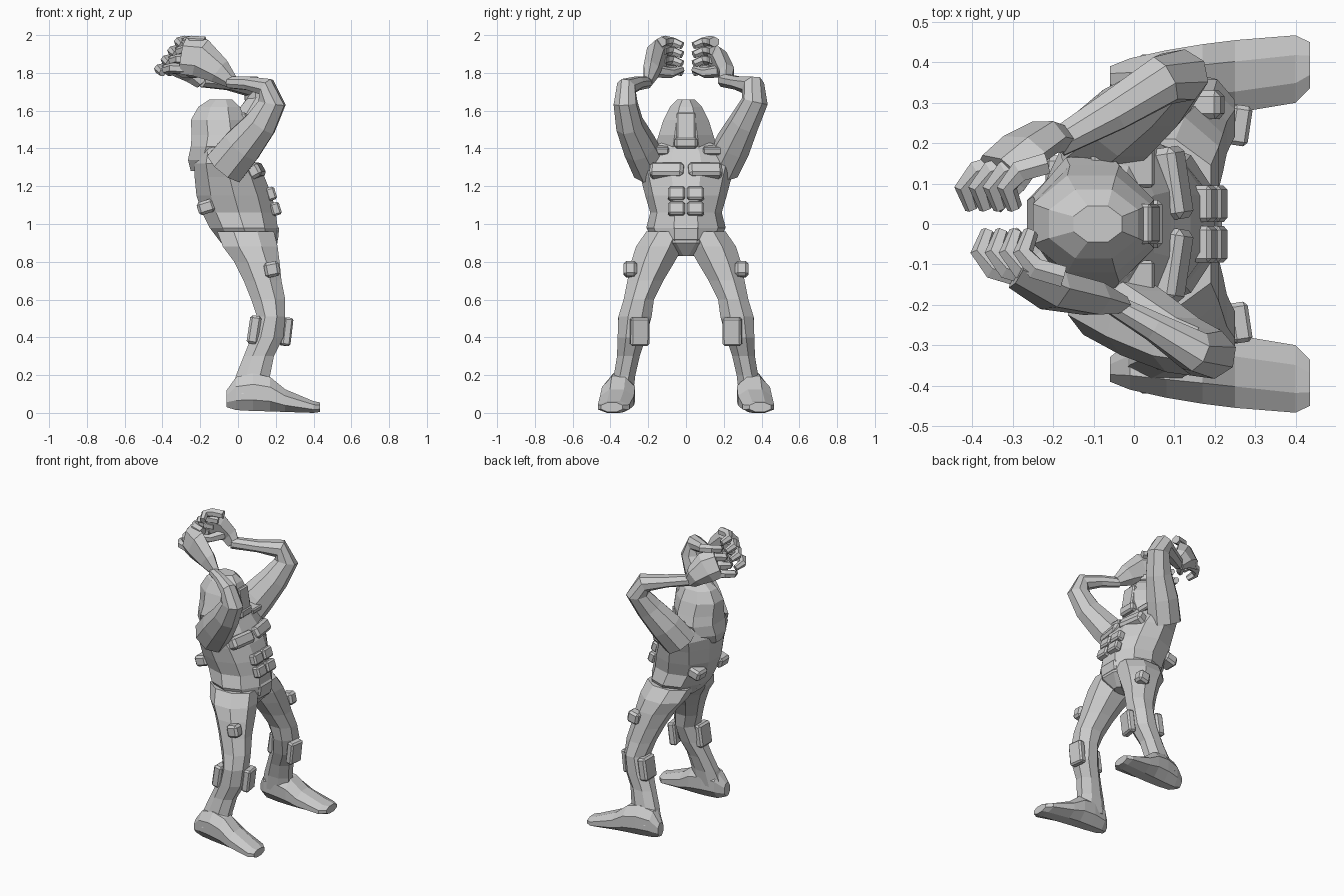
import bpy, bmesh, math
from mathutils import Vector, Matrix


def loft(name, rings):
    """Skin a list of equal-length point rings and cap both ends."""
    bm = bmesh.new()
    vs = [[bm.verts.new(p) for p in r] for r in rings]
    n = len(vs[0])
    for a, b in zip(vs, vs[1:]):
        for i in range(n):
            j = (i + 1) % n
            bm.faces.new((a[i], a[j], b[j], b[i]))
    bm.faces.new(vs[0][::-1])
    bm.faces.new(vs[-1])
    bmesh.ops.recalc_face_normals(bm, faces=bm.faces)
    me = bpy.data.meshes.new(name)
    bm.to_mesh(me)
    bm.free()
    ob = bpy.data.objects.new(name, me)
    bpy.context.collection.objects.link(ob)
    return ob


def ring(c, u, v, a, b, n=8):
    """Flat-sided polygon ring touching half sizes a and b."""
    k = 1 / math.cos(math.pi / n)
    return [Vector(c) + u * (a * k * math.cos(t)) + v * (b * k * math.sin(t))
            for t in (2 * math.pi * (i + 0.5) / n for i in range(n))]


X, Y, Z = Vector((1, 0, 0)), Vector((0, 1, 0)), Vector((0, 0, 1))


def stack(name, secs, n=8):
    """Horizontal sections: z, x min, x max, centre y, half width."""
    return loft(name, [ring(((x0 + x1) / 2, y, z), X, Y, (x1 - x0) / 2, w, n)
                       for z, x0, x1, y, w in secs])


def tube(name, secs, n=8):
    """Sections square to a path: x, y, z, half side, half up."""
    pts = [Vector(s[:3]) for s in secs]
    out, side = [], None
    for i, s in enumerate(secs):
        t = (pts[min(i + 1, len(pts) - 1)] - pts[max(i - 1, 0)]).normalized()
        if side is None:
            side = t.cross(Z).normalized()
            if abs(t.z) > 0.5:
                side = Y.copy()
        side = (side - t * side.dot(t)).normalized()
        out.append(ring(s[:3], side, side.cross(t), s[3], s[4], n))
    return loft(name, out)


def pad(name, c, size, tilt=0.0, yaw=0.0):
    """Box with slightly bevelled edges."""
    bm = bmesh.new()
    bmesh.ops.create_cube(bm, size=1)
    bmesh.ops.scale(bm, vec=size, verts=bm.verts)
    bmesh.ops.bevel(bm, geom=bm.edges[:], offset=min(size) * 0.2,
                    segments=1, affect='EDGES')
    bm.transform(Matrix.Translation(c) @ Matrix.Rotation(yaw, 4, 'Z')
                 @ Matrix.Rotation(tilt, 4, 'Y'))
    me = bpy.data.meshes.new(name)
    bm.to_mesh(me)
    bm.free()
    ob = bpy.data.objects.new(name, me)
    bpy.context.collection.objects.link(ob)


# leaning torso, from crotch to neck
stack("torso", [
    (0.83, 0.02, 0.15, 0, 0.04), (0.90, -0.09, 0.21, 0, 0.16),
    (0.98, -0.15, 0.21, 0, 0.20), (1.06, -0.19, 0.20, 0, 0.18),
    (1.15, -0.22, 0.18, 0, 0.205), (1.25, -0.23, 0.14, 0, 0.23),
    (1.32, -0.23, 0.09, 0, 0.25), (1.38, -0.21, 0.05, 0, 0.22),
    (1.43, -0.18, 0.02, 0, 0.15)], 10)

# hooded head with a jaw at the back-tilted base
stack("head", [
    (1.28, -0.25, -0.08, 0, 0.08), (1.34, -0.265, 0.0, 0, 0.14),
    (1.41, -0.25, 0.03, 0, 0.165), (1.47, -0.245, 0.05, 0, 0.145),
    (1.55, -0.25, 0.04, 0, 0.12), (1.62, -0.21, 0.01, 0, 0.085),
    (1.66, -0.15, -0.03, 0, 0.045)])
pad("face_plate", (0.035, 0, 1.51), (0.04, 0.10, 0.16), -0.15)
pad("mouth_guard", (0.04, 0, 1.43), (0.06, 0.12, 0.06))
pad("belt_buckle", (0.19, 0, 0.95), (0.05, 0.14, 0.08), 0.1)

for s, tag in ((1, "left"), (-1, "right")):
    # torso plates and pouches
    for i, (x, z) in enumerate(((0.20, 1.08), (0.175, 1.16))):
        pad(f"{tag}_belly_plate_{i}", (x, s * 0.05, z), (0.05, 0.09, 0.07), -0.3)
    pad(f"{tag}_chest_plate", (0.09, s * 0.10, 1.28), (0.08, 0.18, 0.08), -0.5, s * 0.15)
    pad(f"{tag}_back_pouch", (-0.17, s * 0.12, 1.09), (0.09, 0.10, 0.07), -0.3)
    pad(f"{tag}_collar", (-0.03, s * 0.14, 1.40), (0.16, 0.10, 0.04), 0.2)

    # legs spread sideways
    stack(f"{tag}_leg", [
        (0.96, -0.11, 0.19, s * 0.10, 0.11), (0.88, -0.08, 0.21, s * 0.14, 0.125),
        (0.80, -0.02, 0.22, s * 0.175, 0.115), (0.70, 0.03, 0.23, s * 0.215, 0.095),
        (0.60, 0.07, 0.25, s * 0.25, 0.08), (0.51, 0.10, 0.25, s * 0.27, 0.088),
        (0.40, 0.07, 0.24, s * 0.287, 0.075), (0.30, 0.03, 0.19, s * 0.305, 0.06),
        (0.20, -0.01, 0.17, s * 0.325, 0.057), (0.10, -0.04, 0.17, s * 0.35, 0.07)])
    pad(f"{tag}_thigh_pouch", (0.18, s * 0.295, 0.76), (0.08, 0.07, 0.08), -0.2)
    pad(f"{tag}_knee_pad", (0.255, s * 0.245, 0.43), (0.05, 0.10, 0.15), 0.12, s * -0.15)
    pad(f"{tag}_calf_pad", (0.085, s * 0.30, 0.44), (0.06, 0.12, 0.15), 0.15)

    # foot, sections along x: x, y in, y out, bottom, top
    loft(f"{tag}_foot", [
        ring((x, s * (a + b) / 2, (lo + hi) / 2), Y, Z, (b - a) / 2, (hi - lo) / 2)
        for x, a, b, lo, hi in (
            (-0.06, 0.33, 0.39, 0.03, 0.12), (-0.01, 0.29, 0.41, 0.015, 0.19),
            (0.08, 0.275, 0.43, 0.01, 0.21), (0.17, 0.27, 0.445, 0.008, 0.19),
            (0.25, 0.275, 0.455, 0.005, 0.125), (0.40, 0.30, 0.467, 0, 0.062),
            (0.435, 0.335, 0.45, 0.005, 0.055))])

# raised arms: thick upper arm, bent elbow, thin wrist
tube("left_arm", [
    (-0.09, 0.19, 1.30, 0.09, 0.11), (-0.02, 0.25, 1.42, 0.09, 0.105),
    (0.06, 0.31, 1.54, 0.075, 0.085), (0.11, 0.365, 1.65, 0.065, 0.07),
    (0.07, 0.355, 1.73, 0.06, 0.055), (-0.05, 0.28, 1.745, 0.05, 0.035),
    (-0.19, 0.20, 1.76, 0.035, 0.035)])
tube("right_arm", [
    (-0.07, -0.19, 1.30, 0.09, 0.11), (0.02, -0.245, 1.41, 0.085, 0.105),
    (0.12, -0.30, 1.53, 0.07, 0.085), (0.18, -0.32, 1.64, 0.06, 0.07),
    (0.15, -0.315, 1.725, 0.05, 0.05), (0.05, -0.255, 1.745, 0.035, 0.035),
    (-0.05, -0.20, 1.75, 0.025, 0.03)])

# cupped hands: palm, four curled fingers, thumb
tube("left_palm", [
    (-0.18, 0.21, 1.75, 0.03, 0.04), (-0.22, 0.215, 1.80, 0.04, 0.06),
    (-0.28, 0.18, 1.86, 0.04, 0.085), (-0.34, 0.14, 1.89, 0.03, 0.08)], 6)
tube("right_palm", [
    (-0.03, -0.20, 1.75, 0.02, 0.03), (-0.10, -0.185, 1.81, 0.04, 0.06),
    (-0.20, -0.165, 1.88, 0.045, 0.09), (-0.29, -0.125, 1.89, 0.03, 0.085)], 6)
for tag, s, x, y in (("left", 1, -0.32, 0.15), ("right", -1, -0.28, 0.13)):
    for i in range(4):
        z = 1.82 + 0.048 * i
        dx = 0.035 * i
        tube(f"{tag}_finger_{i}", [
            (x + dx, s * y, z, 0.026, 0.024),
            (x + dx - 0.07, s * (y - 0.02), z + 0.005, 0.026, 0.024),
            (x + dx - 0.10, s * (y - 0.06), z, 0.022, 0.022),
            (x + dx - 0.08, s * (y - 0.11), z - 0.02, 0.016, 0.018)], 6)
    tube(f"{tag}_thumb", [
        (x + 0.08, s * (y + 0.03), 1.81, 0.03, 0.03),
        (x + 0.03, s * (y - 0.05), 1.80, 0.024, 0.024),
        (x - 0.02, s * (y - 0.11), 1.82, 0.015, 0.015)], 6)
